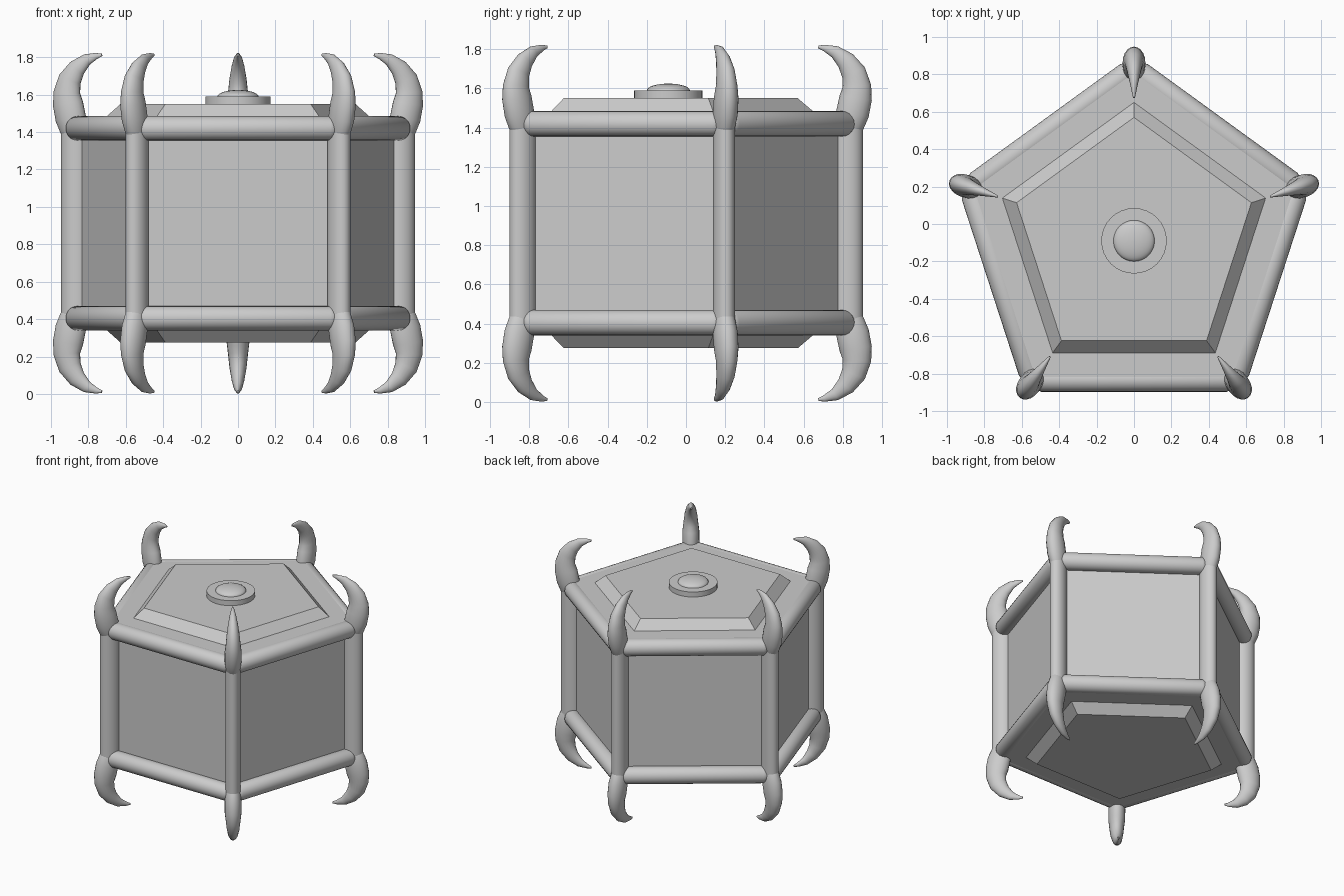
import bpy, bmesh, math
from mathutils import Vector, Matrix

cube = bpy.data.objects.get("Cube")
if cube:
    bpy.data.objects.remove(cube, do_unlink=True)

CY = -0.09          # pentagon centre along y
MID = 0.9125        # mid height, the model mirrors about it
R = 0.918           # radius of the corner posts
RAIL_Z = 0.5075     # rail height above and below the middle

grey = bpy.data.materials.new("light grey")
grey.use_nodes = True
COLOUR = (0.6, 0.6, 0.6, 1)
grey.diffuse_color = COLOUR
grey.node_tree.nodes["Principled BSDF"].inputs["Base Color"].default_value = COLOUR


def loft(name, rings, smooth=True):
    """Skin a list of equal-sized point rings and cap both ends."""
    bm = bmesh.new()
    loops = [[bm.verts.new(p) for p in ring] for ring in rings]
    n = len(loops[0])
    for a, b in zip(loops, loops[1:]):
        for i in range(n):
            j = (i + 1) % n
            bm.faces.new((a[i], a[j], b[j], b[i]))
    bm.faces.new(loops[0][::-1])
    bm.faces.new(loops[-1])
    bmesh.ops.recalc_face_normals(bm, faces=bm.faces)
    mesh = bpy.data.meshes.new(name)
    bm.to_mesh(mesh)
    bm.free()
    mesh.materials.append(grey)
    obj = bpy.data.objects.new(name, mesh)
    bpy.context.collection.objects.link(obj)
    if smooth:
        bpy.ops.object.select_all(action='DESELECT')
        obj.select_set(True)
        bpy.context.view_layer.objects.active = obj
        bpy.ops.object.shade_smooth_by_angle(angle=math.radians(40))
    return obj


def disc(radius, z, sides, turn=math.pi / 2):
    """Horizontal ring about the central axis."""
    return [(radius * math.cos(turn + math.tau * i / sides),
             CY + radius * math.sin(turn + math.tau * i / sides), z) for i in range(sides)]


def tube(name, path, radii, side, ratio, segments=20):
    """Tube with an oval section; side is the constant sideways axis."""
    rings = []
    for i, p in enumerate(path):
        ahead = (path[min(i + 1, len(path) - 1)] - path[max(i - 1, 0)]).normalized()
        up = ahead.cross(side)
        rings.append([p + radii[i] * (up * math.cos(t) + side * ratio * math.sin(t))
                      for t in (math.tau * k / segments for k in range(segments))])
    return loft(name, rings)


def corner(k):
    a = math.pi / 2 + math.tau * k / 5
    return Vector((math.cos(a), math.sin(a), 0)), Vector((-math.sin(a), math.cos(a), 0))


centre = Vector((0, CY, MID))
up = Vector((0, 0, 1))

# Pentagonal body, end plates and raised panels
loft("body", [disc(R - 0.025, MID + s * RAIL_Z, 5) for s in (-1, 1)], False)
for s, label in ((1, "top"), (-1, "bottom")):
    loft(label + "_plate", [disc(R, MID + s * h, 5) for h in (RAIL_Z, 0.57)], False)
    loft(label + "_panel", [disc(r, MID + s * h, 5)
                            for r, h in ((0.74, 0.56), (0.74, 0.57), (0.66, 0.638))], False)

# Button on the lid
loft("button_base", [disc(0.175, z, 32) for z in (1.54, 1.59)])
loft("button_dome", [disc(0.11 * math.cos(t), 1.59 + 0.035 * math.sin(t), 32)
                     for t in (math.radians(d) for d in range(0, 90, 11))])

# Tusk profile: distance from the axis, height above the middle, thickness
TUSK = [(0.918, 0.45, 0.055), (0.922, 0.49, 0.073), (0.94, 0.56, 0.084),
        (0.956, 0.64, 0.083), (0.962, 0.70, 0.073), (0.945, 0.77, 0.063),
        (0.905, 0.83, 0.049), (0.85, 0.875, 0.032), (0.795, 0.895, 0.016),
        (0.765, 0.9, 0.007)]

for k in range(5):
    out, side = corner(k)
    # Upright post
    tube(f"post_{k + 1}", [centre + out * R + up * h for h in (-0.5, 0.5)],
         [0.075] * 2, side, 0.73)
    for s, label in ((1, "upper"), (-1, "lower")):
        # Curved tusk
        tube(f"{label}_tusk_{k + 1}", [centre + out * r + up * (s * h) for r, h, _ in TUSK],
             [t for _, _, t in TUSK], side, 0.73)
        # Rail along the edge, with tapered ends
        a = centre + out * R + up * (s * RAIL_Z)
        b = centre + corner(k + 1)[0] * R + up * (s * RAIL_Z)
        along = (b - a).normalized()
        ends = [(0, 0.035), (0.02, 0.055), (0.045, 0.065)]
        path = [a + along * d for d, _ in ends] + [b - along * d for d, _ in ends[::-1]]
        tube(f"{label}_rail_{k + 1}", path,
             [r for _, r in ends] + [r for _, r in ends[::-1]], up, 1)
